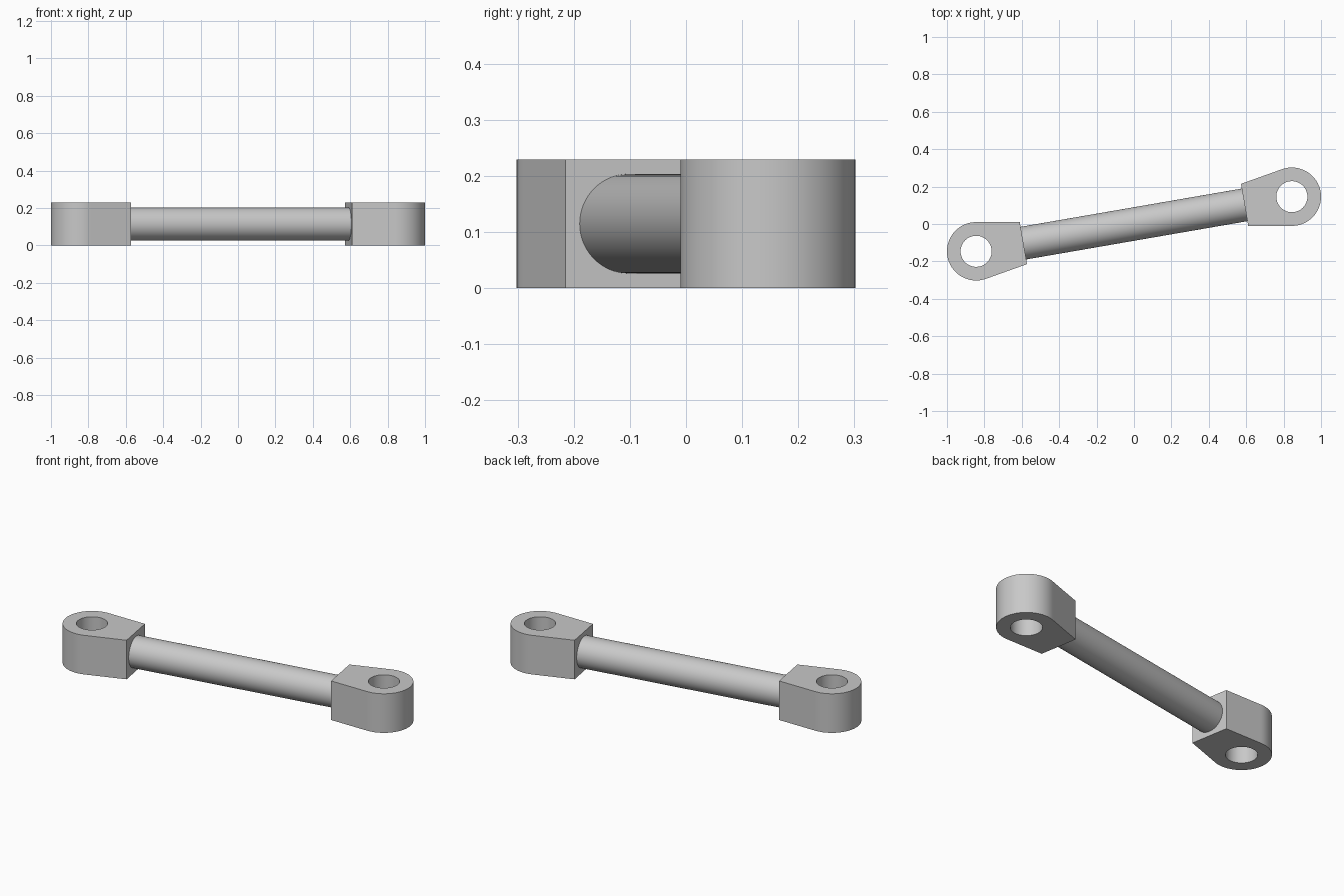
import bpy
import bmesh
from math import pi, sin, cos, atan2, radians
from mathutils import Matrix, Vector

cube = bpy.data.objects.get("Cube")
if cube:
    bpy.data.objects.remove(cube, do_unlink=True)

HEIGHT = 0.229
EYE_R, HOLE_R, ROD_R = 0.156, 0.083, 0.0885
EYE_DIST = 0.8566          # rod centre to eye centre
FACE = 0.2566              # eye centre to the flat face that meets the rod
FACE_HALF = 0.114
TILT = atan2(0.146, 0.844)
TANGENT = radians(80.2)    # where the round part turns into straight flanks

steel = bpy.data.materials.new("steel_grey")
steel.use_nodes = True
grey = (0.58, 0.58, 0.58, 1)
steel.diffuse_color = grey
steel.node_tree.nodes["Principled BSDF"].inputs["Base Color"].default_value = grey


def finish(name, bm, matrix):
    """Turn a bmesh into a shaded, coloured object."""
    bmesh.ops.recalc_face_normals(bm, faces=bm.faces)
    mesh = bpy.data.meshes.new(name)
    bm.to_mesh(mesh)
    bm.free()
    mesh.materials.append(steel)
    obj = bpy.data.objects.new(name, mesh)
    bpy.context.collection.objects.link(obj)
    obj.matrix_world = matrix
    bpy.ops.object.select_all(action='DESELECT')
    obj.select_set(True)
    bpy.context.view_layer.objects.active = obj
    bpy.ops.object.shade_smooth_by_angle(angle=radians(20))


CORNER = atan2(FACE_HALF, FACE)


def outline(angle):
    """Distance from the eye centre to the outer wall."""
    a = abs(angle)
    if a >= TANGENT:
        return EYE_R
    if a > CORNER:
        return EYE_R / cos(TANGENT - a)
    return FACE / cos(a)


def rod_end(name, matrix):
    """Eye block: round head, tapering flanks, flat face, through hole."""
    def spread(start, end, n):
        return [start + (end - start) * i / n for i in range(n)]

    half = spread(CORNER, TANGENT, 10) + spread(TANGENT, pi, 24)
    angles = spread(-CORNER, CORNER, 8) + half + [pi] + [-a for a in reversed(half[1:])]
    bm = bmesh.new()
    columns = []
    for a in angles:
        ray = Vector((cos(a), sin(a), 0))
        ring = [(outline(a), 0), (outline(a), HEIGHT), (HOLE_R, HEIGHT), (HOLE_R, 0)]
        columns.append([bm.verts.new(ray * r + Vector((0, 0, z))) for r, z in ring])
    # Sweep the rectangular section around the hole
    for i, col in enumerate(columns):
        prev = columns[i - 1]
        for j in range(4):
            bm.faces.new((prev[j], col[j], col[j - 1], prev[j - 1]))
    finish(name, bm, matrix)


# Eye blocks at both ends, half a turn apart
axis = Matrix.Rotation(TILT, 4, 'Z')
for name, turn in (("right_rod_end", 0), ("left_rod_end", pi)):
    rod_end(name, axis @ Matrix.Rotation(turn, 4, 'Z') @ Matrix.Translation((-EYE_DIST, 0, 0)))

# Round rod between the flat faces
bm = bmesh.new()
bmesh.ops.create_cone(bm, cap_ends=True, segments=64, radius1=ROD_R, radius2=ROD_R,
                      depth=2 * (EYE_DIST - FACE) + 0.01,
                      matrix=Matrix.Rotation(pi / 2, 4, 'Y'))
finish("connecting_rod", bm, Matrix.Translation((0, 0, HEIGHT / 2)) @ axis)
